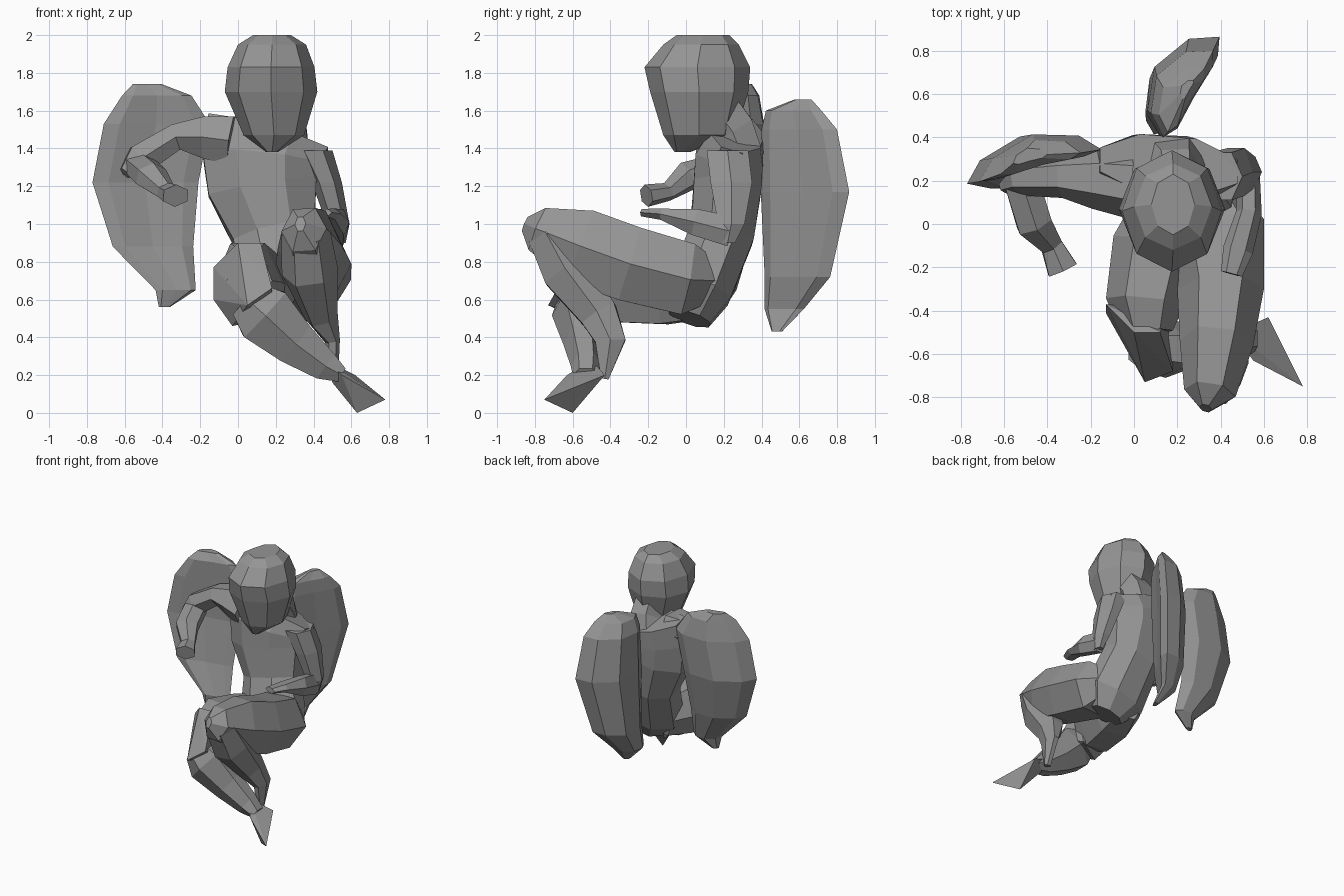
import bpy
import bmesh
from math import cos, sin, pi
from mathutils import Vector

cube = bpy.data.objects.get("Cube")
if cube:
    bpy.data.objects.remove(cube, do_unlink=True)

# One plain stone colour
stone = bpy.data.materials.new("stone_grey")
stone.use_nodes = True
colour = (.3, .3, .3, 1)
stone.diffuse_color = colour
stone.node_tree.nodes["Principled BSDF"].inputs["Base Color"].default_value = colour

X, Y, Z = Vector((1, 0, 0)), Vector((0, 1, 0)), Vector((0, 0, 1))


def finish(name, bm):
    """Turn a bmesh into a flat-shaded, named object."""
    bmesh.ops.recalc_face_normals(bm, faces=bm.faces[:])
    mesh = bpy.data.meshes.new(name)
    bm.to_mesh(mesh)
    bm.free()
    mesh.materials.append(stone)
    obj = bpy.data.objects.new(name, mesh)
    bpy.context.scene.collection.objects.link(obj)
    return obj


def loft(name, stations, hint, sides=6, axis=None, bend=0, turn=0):
    """Skin rings along a path; each station is x, y, z, half width, half depth.
    The width follows hint, bend bows each ring and turn rotates its corners."""
    bm = bmesh.new()
    centres = [Vector(s[:3]) for s in stations]
    last = len(stations) - 1
    angles = [turn + 2 * pi * k / sides for k in range(sides)]
    wide, deep = max(map(cos, angles)), max(map(sin, angles))
    rings = []
    for i, (centre, station) in enumerate(zip(centres, stations)):
        along = axis or (centres[min(i + 1, last)] - centres[max(i - 1, 0)]).normalized()
        across = (hint - along * hint.dot(along)).normalized()
        depth = along.cross(across)
        half_width, half_depth = station[3:]
        ring = []
        for angle in angles:
            c, s = cos(angle) / wide, sin(angle) / deep
            bow = bend * half_width * (1 - c * c)
            ring.append(bm.verts.new(
                centre + across * (half_width * c) + depth * (half_depth * s + bow)))
        rings.append(ring)
    for low, high in zip(rings, rings[1:]):
        for k in range(sides):
            n = (k + 1) % sides
            bm.faces.new((low[k], low[n], high[n], high[k]))
    bm.faces.new(rings[0])
    bm.faces.new(rings[-1])
    return finish(name, bm)


def hull(name, points):
    """Wrap a few corner points in a faceted solid."""
    bm = bmesh.new()
    for p in points:
        bm.verts.new(p)
    bmesh.ops.convex_hull(bm, input=bm.verts[:])
    return finish(name, bm)


# Head, narrowing to the chin
loft("head", [
    (.18, -.02, 1.38, .03, .04),
    (.19, .07, 1.47, .16, .19),
    (.175, .07, 1.7, .245, .26),
    (.175, .06, 1.83, .23, .28),
    (.18, .08, 1.95, .18, .2),
    (.18, .09, 2, .1, .14),
], X, sides=8, axis=Z)

# Neck and torso, with the right shoulder raised
loft("neck", [
    (.17, .29, 1.38, .17, .11),
    (.19, .24, 1.5, .13, .12),
    (.2, .15, 1.62, .12, .12),
], X)
loft("torso", [
    (.3, .02, .5, .13, .11),
    (.26, .07, .65, .24, .17),
    (.19, .19, .95, .22, .17),
    (.13, .22, 1.2, .29, .18),
    (.12, .23, 1.35, .31, .18),
    (.16, .27, 1.48, .33, .14),
], X, sides=8, turn=pi / 8)

# Right arm held out, forearm bent forward
loft("right_upper_arm", [
    (-.03, .19, 1.44, .16, .13),
    (-.18, .21, 1.46, .14, .11),
    (-.33, .22, 1.46, .1, .07),
    (-.52, .21, 1.34, .08, .08),
    (-.6, .17, 1.27, .03, .03),
], Y)
loft("right_forearm", [
    (-.52, .2, 1.31, .07, .08),
    (-.46, 0, 1.25, .08, .08),
    (-.38, -.1, 1.17, .05, .05),
    (-.33, -.21, 1.15, .06, .07),
], Z)

# Left arm hanging, forearm resting across the thigh
loft("left_upper_arm", [
    (.4, .22, 1.39, .1, .11),
    (.47, .24, 1.22, .08, .11),
    (.53, .24, 1, .06, .07),
    (.54, .22, .9, .03, .04),
], X, axis=Z)
loft("left_forearm", [
    (.53, .24, .96, .05, .08),
    (.53, .05, 1.01, .06, .07),
    (.48, -.12, 1.05, .07, .03),
    (.45, -.23, 1.06, .05, .02),
], X)

# Left leg, knee raised
loft("left_thigh", [
    (.35, .16, .7, .12, .1),
    (.37, 0, .71, .23, .19),
    (.4, -.3, .79, .2, .2),
    (.38, -.55, .88, .17, .2),
    (.35, -.78, .97, .12, .12),
    (.33, -.85, 1, .03, .04),
], X)
loft("left_shin", [
    (.36, -.74, .95, .13, .1),
    (.38, -.63, .75, .15, .13),
    (.44, -.46, .52, .09, .1),
    (.5, -.4, .38, .04, .08),
    (.5, -.43, .18, .03, .02),
], X)

# Right leg, shin crossing under the left
loft("right_thigh", [
    (.16, .1, .65, .15, .15),
    (.1, -.1, .66, .2, .19),
    (.05, -.36, .69, .18, .21),
    (.06, -.5, .7, .12, .17),
], X)
hull("right_knee", [
    (-.13, -.37, .77), (-.13, -.41, .6), (-.03, -.5, .46), (.05, -.73, .57),
    (.18, -.68, .66), (0, -.5, .9), (.12, -.5, .9), (.17, -.4, .5),
])
loft("right_shin", [
    (.05, -.57, .6, .11, .11),
    (.14, -.58, .52, .13, .16),
    (.3, -.55, .37, .1, .12),
    (.46, -.53, .25, .08, .08),
    (.55, -.53, .2, .07, .04),
], Y)
hull("right_foot", [
    (.46, -.5, .28), (.55, -.63, .2), (.62, -.43, .2),
    (.5, -.5, .16), (.63, -.6, 0), (.78, -.75, .07),
])

# Wings, broad plates bowed backwards
loft("left_wing", [
    (.2, .48, .43, .03, .02),
    (.15, .52, .55, .12, .06),
    (.21, .59, .72, .2, .1),
    (.26, .63, 1.17, .27, .11),
    (.25, .6, 1.5, .23, .1),
    (.24, .57, 1.6, .17, .07),
    (.25, .62, 1.66, .05, .02),
], Vector((.5, .87, 0)), sides=8, axis=Z, bend=.3)
loft("right_wing", [
    (-.39, .18, .56, .03, .02),
    (-.33, .19, .65, .11, .05),
    (-.45, .22, .88, .22, .06),
    (-.49, .26, 1.22, .29, .07),
    (-.43, .27, 1.53, .29, .07),
    (-.43, .28, 1.68, .19, .06),
    (-.48, .3, 1.74, .08, .03),
], Vector((.95, .25, 0)), sides=8, axis=Z, bend=.27)
